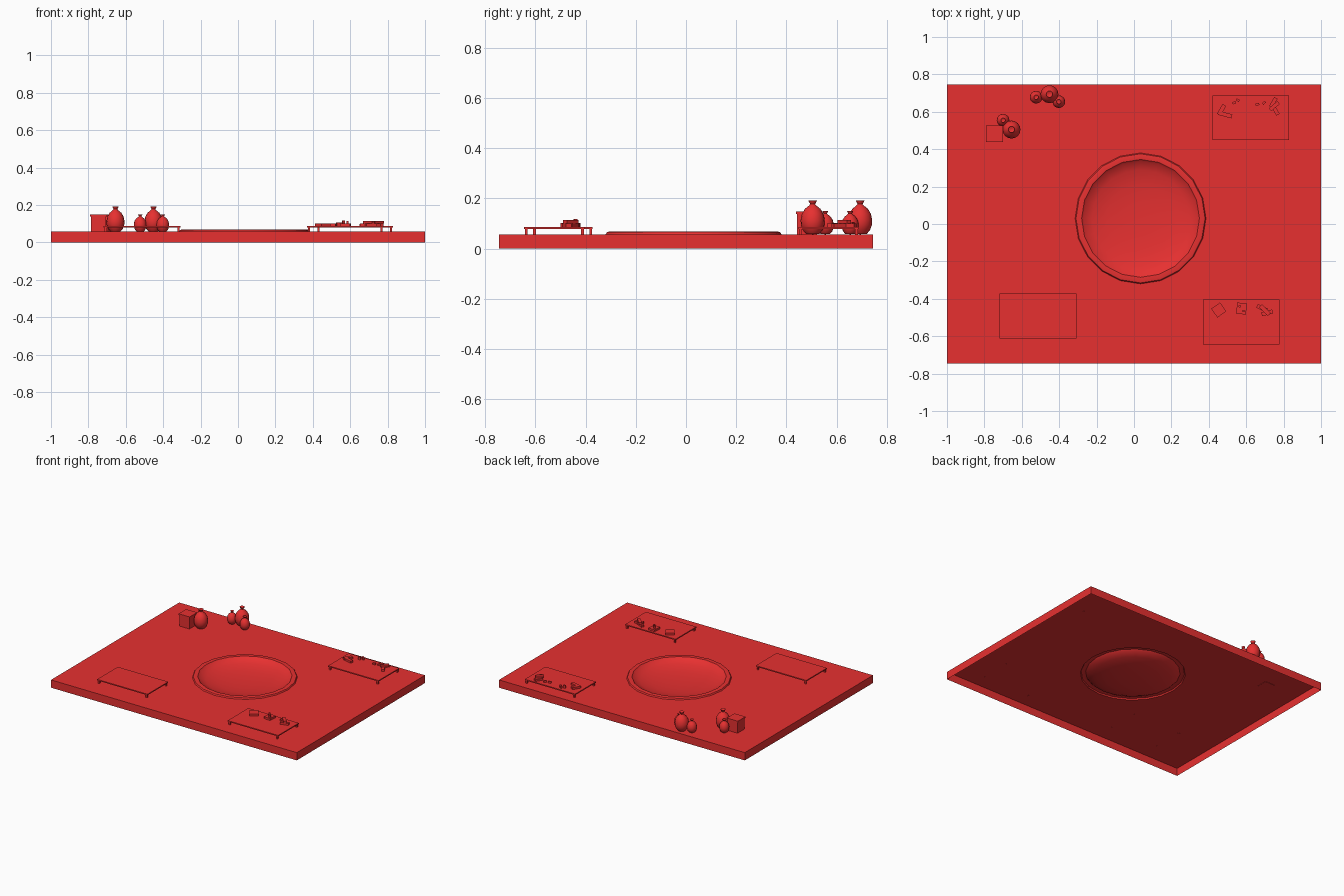
import bpy, bmesh
from math import sin, cos, pi, radians
from mathutils import Matrix

if "Cube" in bpy.data.objects:
    bpy.data.objects.remove(bpy.data.objects["Cube"])

GROUND = 0.057          # height of the ground sheet
TABLE_TOP = 0.086
POOL = (0.035, 0.03)    # pool centre
SIDES = 20

red = bpy.data.materials.new("red")
red.diffuse_color = (0.8, 0.03, 0.03, 1)
red.use_nodes = True
red.node_tree.nodes["Principled BSDF"].inputs["Base Color"].default_value = red.diffuse_color


def finish(name, bm, smooth=False):
    mesh = bpy.data.meshes.new(name)
    bmesh.ops.recalc_face_normals(bm, faces=bm.faces)
    bm.to_mesh(mesh)
    bm.free()
    mesh.materials.append(red)
    ob = bpy.data.objects.new(name, mesh)
    bpy.context.collection.objects.link(ob)
    if smooth:
        bpy.ops.object.select_all(action='DESELECT')
        ob.select_set(True)
        bpy.context.view_layer.objects.active = ob
        bpy.ops.object.shade_smooth_by_angle(angle=radians(40))
    return ob


def add_box(bm, centre, size, turn=0):
    m = (Matrix.Translation(centre) @ Matrix.Rotation(radians(turn), 4, 'Z')
         @ Matrix.Diagonal((*size, 1)))
    bmesh.ops.create_cube(bm, size=1, matrix=m)


def lathe(name, profile, x, y, z, sides, scale=(1, 1)):
    """Revolve (radius, height) points; zero radius makes a pole."""
    bm = bmesh.new()
    rings = []
    for r, h in profile:
        n = sides if r > 0 else 1
        rings.append([bm.verts.new((x + scale[0] * r * cos(2 * pi * i / sides),
                                    y + scale[0] * r * sin(2 * pi * i / sides),
                                    z + scale[1] * h)) for i in range(n)])
    for a, b in zip(rings, rings[1:]):
        for i in range(sides):
            j = (i + 1) % sides
            quad = [a[i % len(a)], a[j % len(a)], b[j % len(b)], b[i % len(b)]]
            bm.faces.new(list(dict.fromkeys(quad)))
    return finish(name, bm, True)


# Ground: open-bottomed slab with a round hole for the pool
bm = bmesh.new()
corners = [(-1, -0.745), (1, -0.745), (1, 0.745), (-1, 0.745)]
top = [bm.verts.new((x, y, GROUND)) for x, y in corners]
low = [bm.verts.new((x, y, 0)) for x, y in corners]
hole = [bm.verts.new((POOL[0] + 0.35 * cos(2 * pi * i / SIDES),
                      POOL[1] + 0.35 * sin(2 * pi * i / SIDES), GROUND))
        for i in range(SIDES)]
edges = [bm.edges.new((loop[i], loop[(i + 1) % len(loop)]))
         for loop in (top, hole) for i in range(len(loop))]
bmesh.ops.triangle_fill(bm, edges=edges, use_beauty=True, normal=(0, 0, 1))
for i in range(4):
    j = (i + 1) % 4
    bm.faces.new((low[i], low[j], top[j], top[i]))
finish("ground_slab", bm)

# Pool: low raised rim and shallow bowl
lathe("pool", [(0.35, 0), (0.345, 0.009), (0.335, 0.011), (0.315, 0.010),
               (0.305, 0.0), (0.26, -0.018), (0.18, -0.032), (0.09, -0.038),
               (0, -0.04)], *POOL, GROUND, SIDES)

# Tables: thin top on four legs
for name, cx, cy in (("front_left_table", -0.513, -0.492),
                     ("front_right_table", 0.573, -0.525),
                     ("back_right_table", 0.625, 0.568)):
    bm = bmesh.new()
    add_box(bm, (cx, cy, TABLE_TOP - 0.004), (0.41, 0.24, 0.008))
    for sx in (-1, 1):
        for sy in (-1, 1):
            add_box(bm, (cx + sx * 0.194, cy + sy * 0.112, 0.068),
                    (0.011, 0.011, 0.024))
    finish(name, bm)


def goods(name, pieces):
    """Small pieces on a table: x, y, length, width, bottom, height, turn."""
    bm = bmesh.new()
    for x, y, l, w, b, h, turn in pieces:
        add_box(bm, (x, y, TABLE_TOP + b + h / 2), (l, w, h), turn)
    finish(name, bm)


# Goods on the front right table
goods("flat_parcel", [(0.453, -0.46, 0.058, 0.058, 0, 0.015, 35)])
goods("small_parcel", [(0.575, -0.452, 0.052, 0.06, 0, 0.014, -5),
                       (0.565, -0.44, 0.012, 0.012, 0.014, 0.018, 20),
                       (0.585, -0.465, 0.012, 0.012, 0.014, 0.014, 0)])
goods("stacked_bars", [(0.685, -0.45, 0.06, 0.022, 0, 0.014, -25),
                       (0.712, -0.475, 0.06, 0.022, 0, 0.014, 15),
                       (0.70, -0.46, 0.065, 0.022, 0.014, 0.014, -45)])

# Goods on the back right table
goods("pair_of_bars", [(0.487, 0.585, 0.075, 0.022, 0, 0.015, -15),
                       (0.468, 0.61, 0.06, 0.022, 0, 0.015, 60)])
goods("scattered_bits", [(0.535, 0.648, 0.018, 0.012, 0, 0.02, 20),
                         (0.555, 0.662, 0.018, 0.012, 0, 0.02, -30),
                         (0.66, 0.64, 0.02, 0.012, 0, 0.012, 10),
                         (0.695, 0.648, 0.02, 0.012, 0, 0.012, 40)])
goods("crossed_bars", [(0.745, 0.65, 0.055, 0.02, 0, 0.014, 60),
                       (0.755, 0.61, 0.06, 0.02, 0, 0.014, -60),
                       (0.75, 0.63, 0.06, 0.02, 0.014, 0.014, 40)])

# Crate with a slightly wider lid
bm = bmesh.new()
add_box(bm, (-0.745, 0.482, 0.098), (0.08, 0.08, 0.086))
add_box(bm, (-0.745, 0.482, 0.143), (0.09, 0.088, 0.010))
finish("crate", bm)

# Sacks: round body, tied neck and flared mouth
sack = [(0, 0), (0.55, 0.01), (0.82, 0.12), (0.98, 0.28), (1, 0.42),
        (0.9, 0.6), (0.65, 0.75), (0.3, 0.85), (0.2, 0.89), (0.3, 0.95),
        (0.36, 1.0), (0.15, 0.97), (0, 0.96)]
for name, x, y, r, h in (("large_sack_left", -0.655, 0.505, 0.048, 0.135),
                         ("small_sack_left", -0.70, 0.555, 0.034, 0.093),
                         ("small_sack_middle", -0.523, 0.678, 0.034, 0.093),
                         ("large_sack_back", -0.452, 0.694, 0.048, 0.135),
                         ("small_sack_right", -0.402, 0.654, 0.034, 0.093)):
    lathe(name, sack, x, y, GROUND, 16, (r, h))
